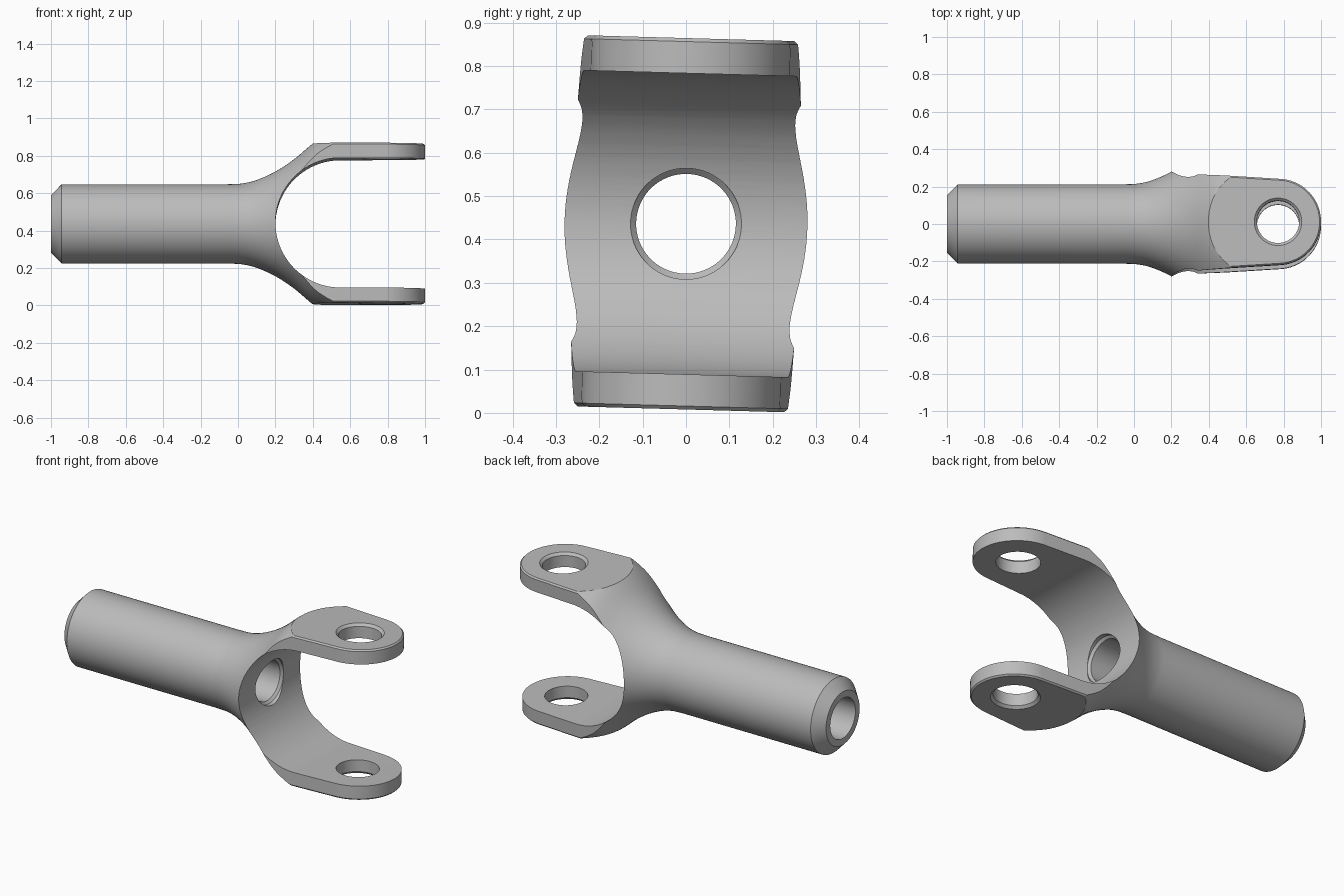
import bpy, bmesh, math
from mathutils import Matrix, Vector

cube = bpy.data.objects.get("Cube")
if cube:
    bpy.data.objects.remove(cube, do_unlink=True)

AXIS_Z = 0.436
EAR_TOP = 0.428      # outer flat, measured from the shaft axis
HOLE_X = 0.77
TIP_R = 0.23

steel = bpy.data.materials.new("grey steel")
steel.use_nodes = True
steel.diffuse_color = (0.5, 0.5, 0.5, 1)
steel.node_tree.nodes["Principled BSDF"].inputs["Base Color"].default_value = (0.5, 0.5, 0.5, 1)


def finish(name, bm):
    bmesh.ops.recalc_face_normals(bm, faces=bm.faces)
    mesh = bpy.data.meshes.new(name)
    bm.to_mesh(mesh)
    bm.free()
    mesh.materials.append(steel)
    ob = bpy.data.objects.new(name, mesh)
    bpy.context.collection.objects.link(ob)
    return ob


def loft(name, rings):
    """Skin closed rings of equal length and cap both ends."""
    bm = bmesh.new()
    loops = [[bm.verts.new(p) for p in ring] for ring in rings]
    n = len(loops[0])
    for a, b in zip(loops, loops[1:]):
        for i in range(n):
            j = (i + 1) % n
            bm.faces.new((a[i], a[j], b[j], b[i]))
    bm.faces.new(loops[0])
    bm.faces.new(loops[-1])
    return finish(name, bm)


def lathe(name, profile, matrix=Matrix(), n=96):
    """Turn (position, radius) pairs about the local x axis."""
    rings = [[matrix @ Vector((x, r * math.cos(t), r * math.sin(t)))
              for t in (math.tau * i / n for i in range(n))] for x, r in profile]
    return loft(name, rings)


def smooth_curve(points, steps=6):
    """Catmull-Rom interpolation through the points."""
    pts = [Vector(p) for p in points]
    pts = [2 * pts[0] - pts[1]] + pts + [2 * pts[-1] - pts[-2]]
    out = []
    for a, b, c, d in zip(pts, pts[1:], pts[2:], pts[3:]):
        for k in range(steps):
            t = k / steps
            out.append(0.5 * (2 * b + (c - a) * t + (2 * a - 5 * b + 4 * c - d) * t * t
                              + (3 * b - a - 3 * c + d) * t ** 3))
    return out + [pts[-2]]


def outline(inset):
    """Plan shape of the fork: tapering sides and a round tip."""
    tip = [(HOLE_X + (TIP_R - inset) * math.cos(t), (TIP_R - inset) * math.sin(t))
           for t in (math.radians(-86.4 + 172.8 * i / 40) for i in range(41))]
    side = [(0.23, 0.264 - inset), (0.22, 0.4), (-1.1, 0.4)]
    return tip + side + [(x, -y) for x, y in reversed(side)]


def combine(target, tool, operation):
    tool.hide_render = True
    mod = target.modifiers.new(operation.lower(), 'BOOLEAN')
    mod.operation = operation
    mod.solver = 'EXACT'
    mod.object = tool
    bpy.context.view_layer.objects.active = target
    bpy.ops.object.modifier_apply(modifier=mod.name)
    bpy.data.objects.remove(tool, do_unlink=True)


# Turned shaft with a chamfered end and a flared yoke
flare = smooth_curve([(-0.06, 0.212), (0.02, 0.216), (0.1, 0.235), (0.2, 0.28),
                      (0.3, 0.346), (0.4, 0.43), (0.46, 0.466), (0.53, 0.495), (0.62, 0.52)])
yoke = lathe("slip_yoke", [(-1, 0.153), (-0.943, 0.212)] + [tuple(p) for p in flare] + [(1.1, 0.53)])

# Trim to the fork outline, with lightly chamfered outer edges
C = 0.008
levels = [(-EAR_TOP, C), (-EAR_TOP + C, 0), (EAR_TOP - C, 0), (EAR_TOP, C)]
trim = loft("fork_trim", [[(x, y, z) for x, y in outline(i)] for z, i in levels])
combine(yoke, trim, 'INTERSECT')

# Round-bottomed slot between the ears
R, CX = 0.347, 0.547
arc = [(CX + R * math.cos(t), R * math.sin(t))
       for t in (math.radians(90 + 180 * i / 64) for i in range(65))]
section = [(1.2, R)] + arc + [(1.2, -R)]
slot = loft("slot_cutter", [[(x, y, z) for x, z in section] for y in (-0.7, 0.7)])
combine(yoke, slot, 'DIFFERENCE')

# Bore along the shaft, eased where it meets the slot
combine(yoke, lathe("bore_cutter", [(-1.1, 0.115), (0.187, 0.115), (0.2, 0.128), (0.4, 0.128)], n=64),
        'DIFFERENCE')

# Cross holes in both ears, countersunk outside
for side in (1, -1):
    turn = Matrix.Translation((HOLE_X, 0, 0)) @ Matrix.Rotation(-side * math.pi / 2, 4, 'Y')
    hole = lathe("ear_hole_cutter", [(0.2, 0.113), (EAR_TOP - 0.014, 0.113),
                                     (EAR_TOP, 0.127), (0.5, 0.199)], turn, 64)
    combine(yoke, hole, 'DIFFERENCE')

# Place with its slight roll about the shaft axis
yoke.data.transform(Matrix.Translation((0, 0, AXIS_Z)) @ Matrix.Rotation(math.radians(-1.6), 4, 'X'))
bpy.ops.object.select_all(action='DESELECT')
yoke.select_set(True)
bpy.context.view_layer.objects.active = yoke
bpy.ops.object.shade_smooth_by_angle(angle=math.radians(25))
